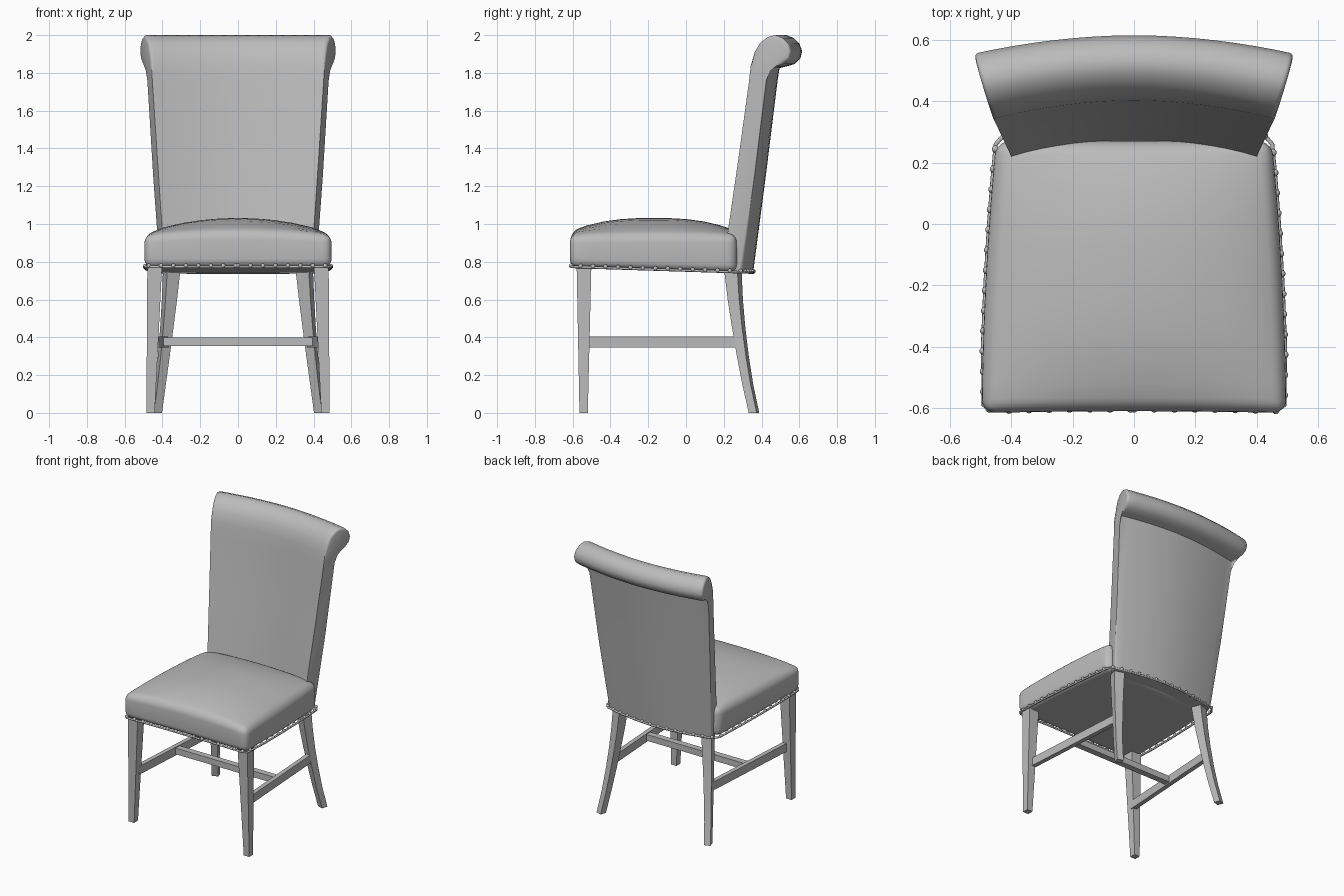
import bpy, bmesh, math
from mathutils import Vector

cube = bpy.data.objects.get("Cube")
if cube:
    bpy.data.objects.remove(cube, do_unlink=True)

grey = bpy.data.materials.new("plain_grey")
grey.use_nodes = True
grey.diffuse_color = (0.5, 0.5, 0.5, 1)
grey.node_tree.nodes["Principled BSDF"].inputs["Base Color"].default_value = (0.5, 0.5, 0.5, 1)


def finish(name, bm, angle=40, bevel=0, segments=3):
    """Turn a bmesh into a shaded object, with optional rounded edges."""
    bmesh.ops.recalc_face_normals(bm, faces=bm.faces)
    mesh = bpy.data.meshes.new(name)
    bm.to_mesh(mesh)
    bm.free()
    mesh.materials.append(grey)
    ob = bpy.data.objects.new(name, mesh)
    bpy.context.collection.objects.link(ob)
    bpy.ops.object.select_all(action='DESELECT')
    ob.select_set(True)
    bpy.context.view_layer.objects.active = ob
    bpy.ops.object.shade_smooth_by_angle(angle=math.radians(angle))
    if bevel:
        mod = ob.modifiers.new("rounded_edges", 'BEVEL')
        mod.width, mod.segments = bevel, segments
        mod.limit_method, mod.angle_limit = 'ANGLE', math.radians(50)
        for p in mesh.polygons:
            p.use_smooth = True
        for e in mesh.edges:
            e.use_edge_sharp = False
    return ob


def loft(bm, rings):
    """Skin closed rings of points and cap both ends."""
    loops = [[bm.verts.new(p) for p in ring] for ring in rings]
    n = len(loops[0])
    for a, b in zip(loops, loops[1:]):
        for i in range(n):
            j = (i + 1) % n
            bm.faces.new((a[i], a[j], b[j], b[i]))
    return [bm.faces.new(loops[0]), bm.faces.new(loops[-1])]


def seat_half_width(y):
    return 0.472 - 0.07 * y - 0.05 * y * y


def seat_bottom(y):
    return 0.77 - 0.03 * (y + 0.6) / 0.95


# Domed seat cushion, narrower at the back
bm = bmesh.new()
bmesh.ops.create_cube(bm, size=2)
for axis in (Vector((1, 0, 0)), Vector((0, 1, 0))):
    for k in range(-4, 5):
        bmesh.ops.bisect_plane(bm, geom=bm.verts[:] + bm.edges[:] + bm.faces[:],
                               plane_co=axis * k / 5, plane_no=axis)
for v in bm.verts:
    u, w, top = v.co.x, v.co.y, v.co.z > 0
    y = -0.17 + 0.44 * w
    if w < -0.9:
        y -= 0.006 * u * u
    z = seat_bottom(y)
    if top:
        z = 0.945 + 0.087 * (1 - u * u) ** 0.8 * (1 - 0.8 * abs(w) ** 2.6)
    v.co = (seat_half_width(y) * u, y, z)
finish("seat_cushion", bm, bevel=0.045, segments=5)

# Bowed backrest with a rolled top, swept across its side profile
profile = [(0.195, 0.745), (0.22, 0.95), (0.278, 1.35), (0.333, 1.75), (0.343, 1.84),
           (0.36, 1.91), (0.39, 1.96), (0.43, 1.99), (0.47, 2.0), (0.51, 1.985),
           (0.54, 1.955), (0.555, 1.915), (0.545, 1.875), (0.515, 1.847), (0.475, 1.835),
           (0.435, 1.825), (0.425, 1.76), (0.362, 1.25), (0.295, 0.74)]


def back_point(u, y, z):
    front = 0.22 + 0.137 * (z - 0.95)
    half = 0.40 + 0.065 * (z - 0.95) + 0.29 * (y - front)
    return (u * half, y + 0.06 * (1 - abs(u) ** 1.9), z)


bm = bmesh.new()
STEPS = 16
caps = loft(bm, [[back_point(2 * i / STEPS - 1, y, z) for y, z in profile]
                 for i in range(STEPS + 1)])
rim = list({e for f in caps for e in f.edges})
bmesh.ops.bevel(bm, geom=rim, offset=0.016, segments=3, profile=0.5,
                affect='EDGES', clamp_overlap=True)
finish("backrest", bm, angle=50)


# Tapered legs: sections of (x, y, z, half size)
def leg(name, sections, side, turn):
    c, s = math.cos(math.radians(turn)), math.sin(math.radians(turn))
    corners = [(-1, -1), (1, -1), (1, 1), (-1, 1)]
    bm = bmesh.new()
    loft(bm, [[(side * (x + h * (a * c - b * s)), y + h * (a * s + b * c), z)
               for a, b in corners] for x, y, z, h in sections])
    finish(name, bm, angle=30)


front_leg = [(0.463, -0.542, 0, 0.022), (0.441, -0.54, 0.78, 0.039)]
back_leg = [(0.43, 0.36, 0, 0.022), (0.411, 0.327, 0.15, 0.023), (0.393, 0.301, 0.3, 0.025),
            (0.377, 0.279, 0.45, 0.028), (0.363, 0.261, 0.6, 0.032), (0.35, 0.247, 0.77, 0.037)]


# Stretcher bars between two points
def bar(name, start, end, width, height):
    a, b = Vector(start), Vector(end)
    side = (b - a).normalized().cross(Vector((0, 0, 1))) * width / 2
    up = Vector((0, 0, height / 2))
    bm = bmesh.new()
    loft(bm, [[p - side - up, p + side - up, p + side + up, p - side + up] for p in (a, b)])
    finish(name, bm, angle=30)


for side, label in ((1, "left"), (-1, "right")):
    leg("front_leg_" + label, front_leg, side, 0)
    leg("back_leg_" + label, back_leg, side, -18)
    bar("side_stretcher_" + label, (side * 0.435, -0.53, 0.375), (side * 0.385, 0.275, 0.375),
        0.032, 0.06)
bar("cross_stretcher", (-0.41, -0.13, 0.377), (0.41, -0.13, 0.377), 0.045, 0.045)

# Lower edge path shared by the welt and the nail heads
half = [(0, -0.603), (0.24, -0.603), (0.465, -0.608), (0.49, -0.59)]
half += [(seat_half_width(y), y) for y in (-0.4, -0.2, 0, 0.15, 0.26)]
half += [back_point(u, 0.298, 0.75)[:2] for u in (1, 0.8, 0.6, 0.4, 0.2, 0)]
outline = half + [(-x, y) for x, y in half[-2:0:-1]]
path = [Vector((x, y, seat_bottom(y) + 0.003)) for x, y in outline]

curve = bpy.data.curves.new("welt", 'CURVE')
curve.dimensions = '3D'
curve.bevel_depth, curve.bevel_resolution = 0.007, 2
spline = curve.splines.new('POLY')
spline.points.add(len(path) - 1)
for point, p in zip(spline.points, path):
    point.co = (*p, 1)
spline.use_cyclic_u = True
curve.materials.append(grey)
bpy.context.collection.objects.link(bpy.data.objects.new("lower_welt", curve))

# Nail heads spaced evenly along the lower edge
bm = bmesh.new()
SPACING = 0.066
travel = 0.0
for a, b in zip(path, path[1:] + path[:1]):
    length = (b - a).length
    while travel < length:
        ball = bmesh.ops.create_uvsphere(bm, u_segments=10, v_segments=6, radius=0.012)
        bmesh.ops.translate(bm, verts=ball["verts"],
                            vec=a.lerp(b, travel / length) + Vector((0, 0, 0.006)))
        travel += SPACING
    travel -= length
finish("nail_heads", bm, angle=60)
